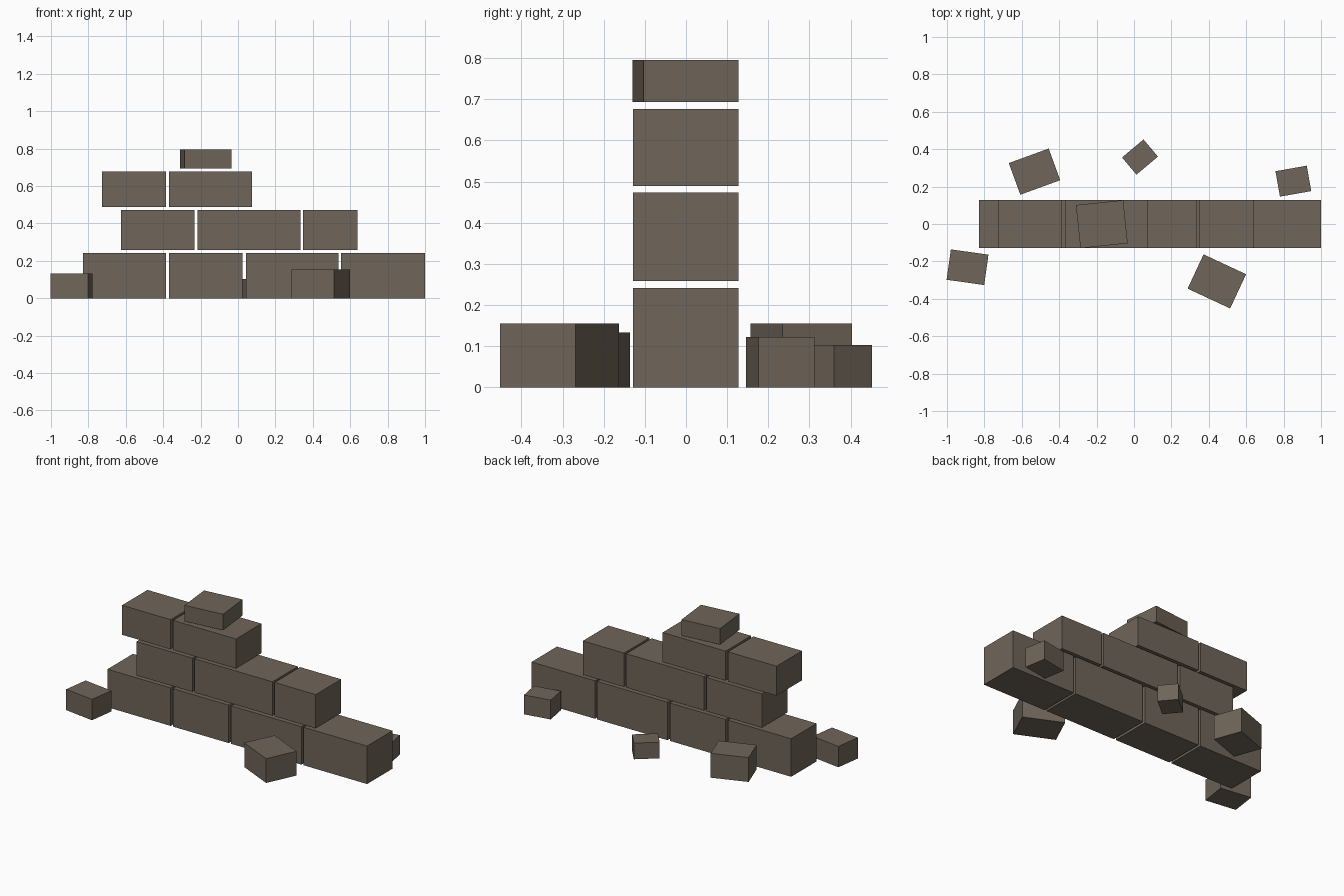
import bpy
from math import radians

if "Cube" in bpy.data.objects:
    bpy.data.objects.remove(bpy.data.objects["Cube"], do_unlink=True)

# Weathered stone, used throughout
stone = bpy.data.materials.new("weathered_stone")
stone.use_nodes = True
colour = (0.16, 0.13, 0.10, 1)
stone.diffuse_color = colour
bsdf = stone.node_tree.nodes["Principled BSDF"]
bsdf.inputs["Base Color"].default_value = colour
bsdf.inputs["Roughness"].default_value = 0.9


def block(name, centre, size, angle=0):
    """Flat-sided block standing on the height centre[2]."""
    x, y, base = centre
    bpy.ops.mesh.primitive_cube_add(size=1, location=(x, y, base + size[2] / 2))
    obj = bpy.context.object
    obj.name = name
    obj.scale = size
    obj.rotation_euler.z = radians(angle)
    obj.data.materials.append(stone)
    return obj


# Wall courses: base, top, and the x span of each stone
DEPTH = 0.256
courses = {
    "lower": (0, 0.242, [(-0.83, -0.384), (-0.368, 0.025), (0.042, 0.538), (0.552, 1.0)]),
    "middle": (0.258, 0.473, [(-0.625, -0.232), (-0.216, 0.333), (0.348, 0.638)]),
    "upper": (0.489, 0.677, [(-0.727, -0.384), (-0.368, 0.076)]),
}
for course, (base, top, spans) in courses.items():
    for i, (x0, x1) in enumerate(spans, 1):
        block(f"{course}_wall_stone_{i}", ((x0 + x1) / 2, -0.001, base),
              (x1 - x0, DEPTH, top - base))

# Loose capstone, slightly turned
block("capstone", (-0.172, -0.001, 0.693), (0.254, 0.232, 0.102), 6)

# Fallen stones: centre x, y, then size, then turn
fallen = [
    ("front_right", -0.89, -0.231, (0.203, 0.164, 0.133), -8),
    ("front_left", 0.443, -0.307, (0.251, 0.202, 0.155), -25),
    ("back_right", -0.532, 0.28, (0.227, 0.18, 0.155), 20),
    ("back_centre", 0.032, 0.358, (0.15, 0.12, 0.103), 40),
    ("back_left", 0.852, 0.229, (0.17, 0.138, 0.123), 10),
]
for place, x, y, size, turn in fallen:
    block(f"fallen_stone_{place}", (x, y, 0), size, turn)
